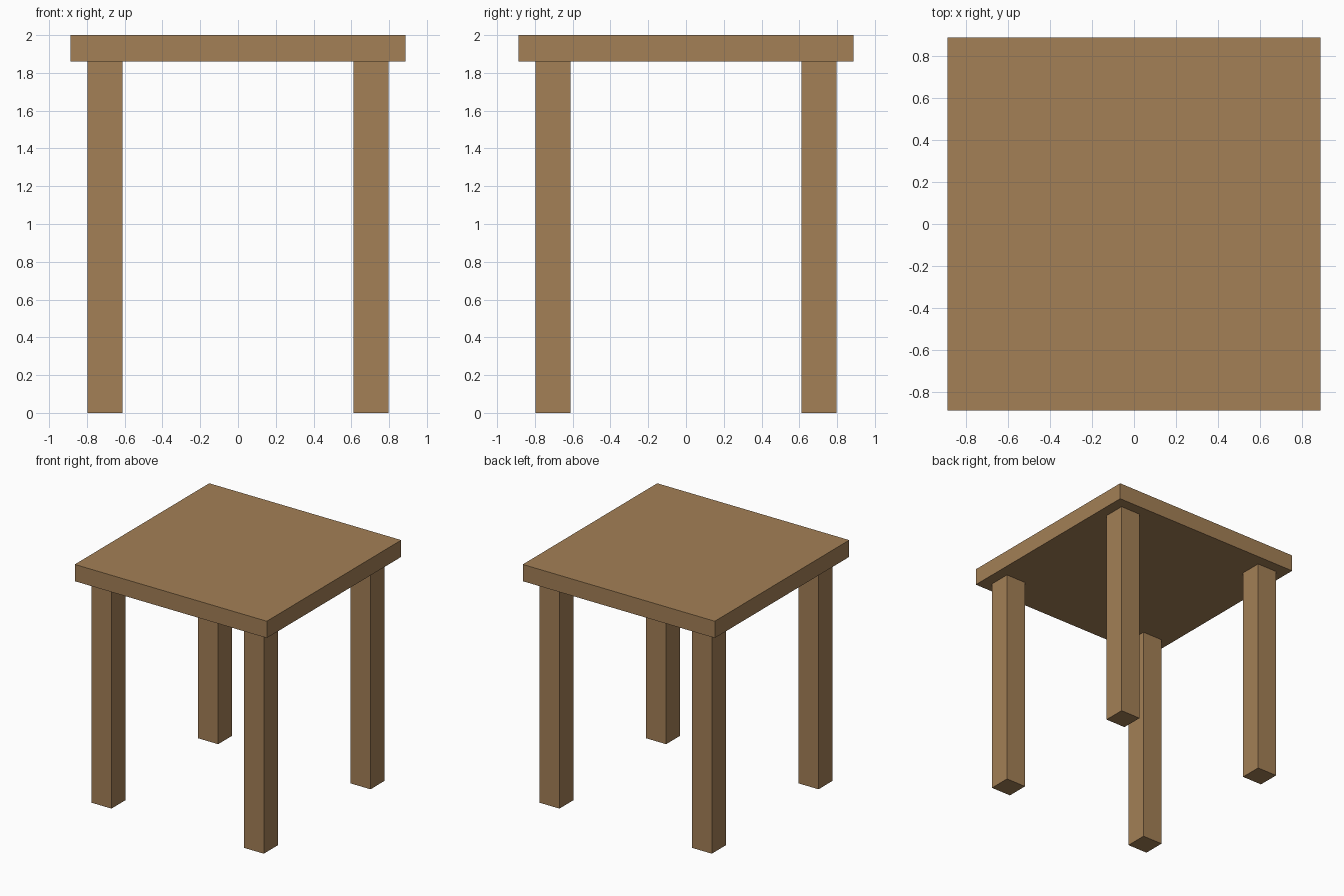
import bpy

if "Cube" in bpy.data.objects:
    bpy.data.objects.remove(bpy.data.objects["Cube"])

wood = bpy.data.materials.new("wood")
wood.diffuse_color = (0.367, 0.214, 0.093, 1.0)
wood.use_nodes = True
wood.node_tree.nodes["Principled BSDF"].inputs["Base Color"].default_value = wood.diffuse_color


def box(name, size, centre):
    """Axis-aligned box with the given full size and centre."""
    bpy.ops.mesh.primitive_cube_add(size=1, location=centre)
    ob = bpy.context.object
    ob.name = name
    ob.scale = size
    bpy.ops.object.transform_apply(location=False, rotation=False, scale=True)
    ob.data.materials.append(wood)
    return ob


HEIGHT, THICK, WIDTH = 2.0, 0.14, 1.774
LEG, OFFSET = 0.185, 0.704
leg_height = HEIGHT - THICK

# Square slab top
box("table_top", (WIDTH, WIDTH, THICK), (0, 0, HEIGHT - THICK / 2))

# Four square legs, inset from the corners
for y_name, sy in (("front", -1), ("back", 1)):
    for x_name, sx in (("left", -1), ("right", 1)):
        box(f"{y_name}_{x_name}_leg", (LEG, LEG, leg_height),
            (sx * OFFSET, sy * OFFSET, leg_height / 2))
